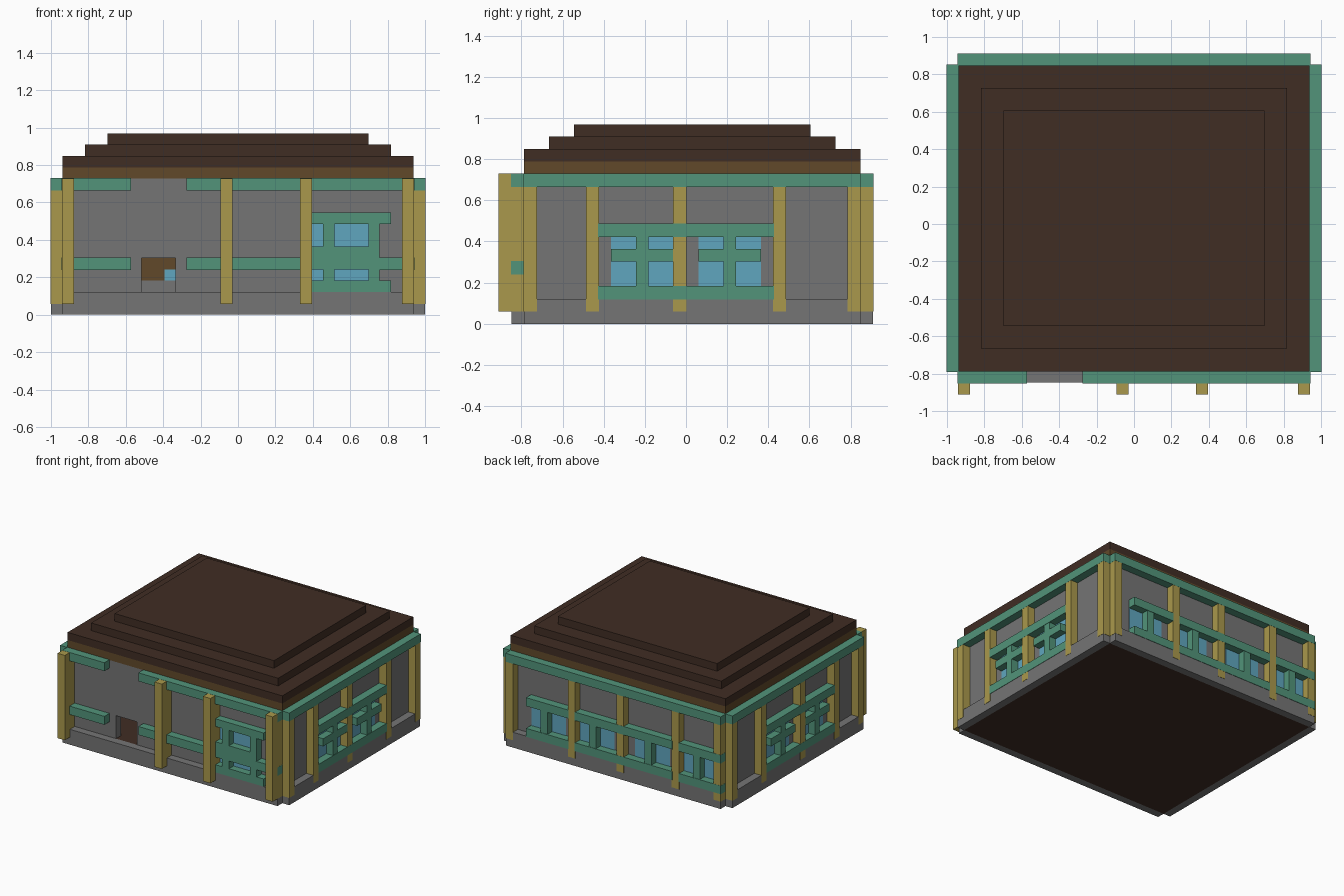
import bpy
import bmesh
from mathutils import Vector

cube = bpy.data.objects.get("Cube")
if cube:
    bpy.data.objects.remove(cube, do_unlink=True)

U = 2 / 33            # size of one building block
NX, NY = 33, 30       # footprint in blocks


def material(name, rgb):
    lin = [((c / 255 + 0.055) / 1.055) ** 2.4 for c in rgb] + [1]
    m = bpy.data.materials.new(name)
    m.use_nodes = True
    m.diffuse_color = lin
    m.node_tree.nodes["Principled BSDF"].inputs["Base Color"].default_value = lin
    return m


GREY = material("grey stone", (117, 117, 117))
TEAL = material("teal trim", (82, 148, 122))
YELLOW = material("yellow timber", (170, 153, 76))
BLUE = material("blue glass", (96, 166, 191))
BROWN = material("brown wood", (97, 73, 42))
DARK = material("dark brown roof", (64, 45, 36))


def part(name, mat, boxes, grow=0.0):
    """One object from boxes given as block ranges (x0, x1, y0, y1, z0, z1)."""
    bm = bmesh.new()
    for x0, x1, y0, y1, z0, z1 in boxes:
        lo = Vector(((x0 - NX / 2) * U, (y0 - NY / 2) * U, z0 * U))
        hi = Vector(((x1 - NX / 2) * U, (y1 - NY / 2) * U, z1 * U))
        lo -= Vector((grow, grow, min(grow, lo.z)))
        hi += Vector((grow, grow, grow))
        new = bmesh.ops.create_cube(bm, size=1)["verts"]
        for v in new:
            v.co = Vector([hi[i] if v.co[i] > 0 else lo[i] for i in range(3)])
    mesh = bpy.data.meshes.new(name)
    bm.to_mesh(mesh)
    bm.free()
    mesh.materials.append(mat)
    obj = bpy.data.objects.new(name, mesh)
    bpy.context.collection.objects.link(obj)
    return obj


def both_sides(boxes):
    """Add the mirrored copy of each box across x."""
    return boxes + [(NX - b[1], NX - b[0], *b[2:]) for b in boxes]


def front(x0, x1, z0, z1):
    return (x0, x1, 1, 2, z0, z1)


def back(x0, x1, z0, z1):
    return (x0, x1, 29, 30, z0, z1)


def side(y0, y1, z0, z1):
    return (32, 33, y0, y1, z0, z1)


# Stone base, floor and walls with a doorway
part("foundation", GREY, [front(1, 32, 0, 2), back(1, 32, 0, 2)]
     + both_sides([side(2, 29, 0, 2)]))
part("floor", DARK, [(1, 32, 2, 29, 0, 2)])
part("walls", GREY, [(1, 8, 2, 3, 2, 12), (11, 32, 2, 3, 2, 12), (8, 11, 2, 3, 5, 12),
                     (1, 32, 28, 29, 2, 12)] + both_sides([(31, 32, 3, 28, 2, 12)]))

# Furniture seen through the doorway
part("cabinet_base", GREY, [(6, 13, 12, 14, 2, 3)])
part("cabinet", BROWN, [(6, 13, 12, 14, 3, 6)])
part("cabinet_glass", BLUE, [(10, 11, 11.9, 12, 3, 4)])

# Stepped roof
part("roof_eaves", BROWN, [(1, 32, 2, 29, 12, 13)])
for i in range(3):
    part("roof_step_%d" % (i + 1), DARK,
         [(1 + 2 * i, 32 - 2 * i, 2 + 2 * i, 29 - 2 * i, 13 + i, 14 + i)])

# Timber pillars
part("front_pillars", YELLOW, [(x, x + 1, 0, 2, 1, 12) for x in (1, 15, 22, 31)], 0.002)
part("back_pillars", YELLOW, [back(x, x + 1, 1, 11) for x in (1, 7, 15, 22, 31)], 0.002)
part("side_pillars", YELLOW,
     both_sides([side(y, y + 1, 1, 11) for y in (2, 7, 14, 22, 28)]), 0.002)

# Trim beams under the roof and along the front
part("top_beams", TEAL, [front(1, 7, 11, 12), front(12, 32, 11, 12), back(1, 32, 11, 12)]
     + both_sides([side(2, 29, 11, 12)]), 0.003)
part("front_rails", TEAL, [front(1, 7, 4, 5), front(12, 22, 4, 5), front(29, 32, 4, 5)], 0.003)

# Front window
part("front_window_frame", TEAL,
     [front(23, 30, 2, 3), front(23, 30, 8, 9), front(23, 29, 4, 6),
      front(24, 25, 3, 8), front(28, 29, 3, 8)])
part("front_window_glass", BLUE,
     [(a, b, 1.95, 2.05, 3, 8) for a, b in ((23, 24), (25, 28))])

# Side windows
bars, panes = [], []
for y in (9, 16):
    bars += [side(y, y + 5, 5, 6), side(y + 2, y + 3, 3, 7)]
    panes += [(31.95, 32.05, a, a + 2, 3, 7) for a in (y, y + 3)]
part("side_window_bars", TEAL, both_sides(bars))
part("side_window_glass", BLUE, both_sides(panes))
part("side_sills_and_lintels", TEAL,
     both_sides([side(8, 22, z, z + 1) for z in (2, 7)]), 0.003)

# Back windows
spans = ((1, 7), (8, 22), (23, 29))
part("back_sills_and_lintels", TEAL,
     [back(a, b, z, z + 1) for a, b in spans for z in (2, 6)], 0.003)
mullions = (4, 11, 19, 26)
part("back_window_bars", TEAL, [back(x, x + 1, 3, 6) for x in mullions])
part("back_window_glass", BLUE,
     [(a, a + 2, 28.95, 29.05, 3, 6) for x in mullions for a in (x - 2, x + 1)])
